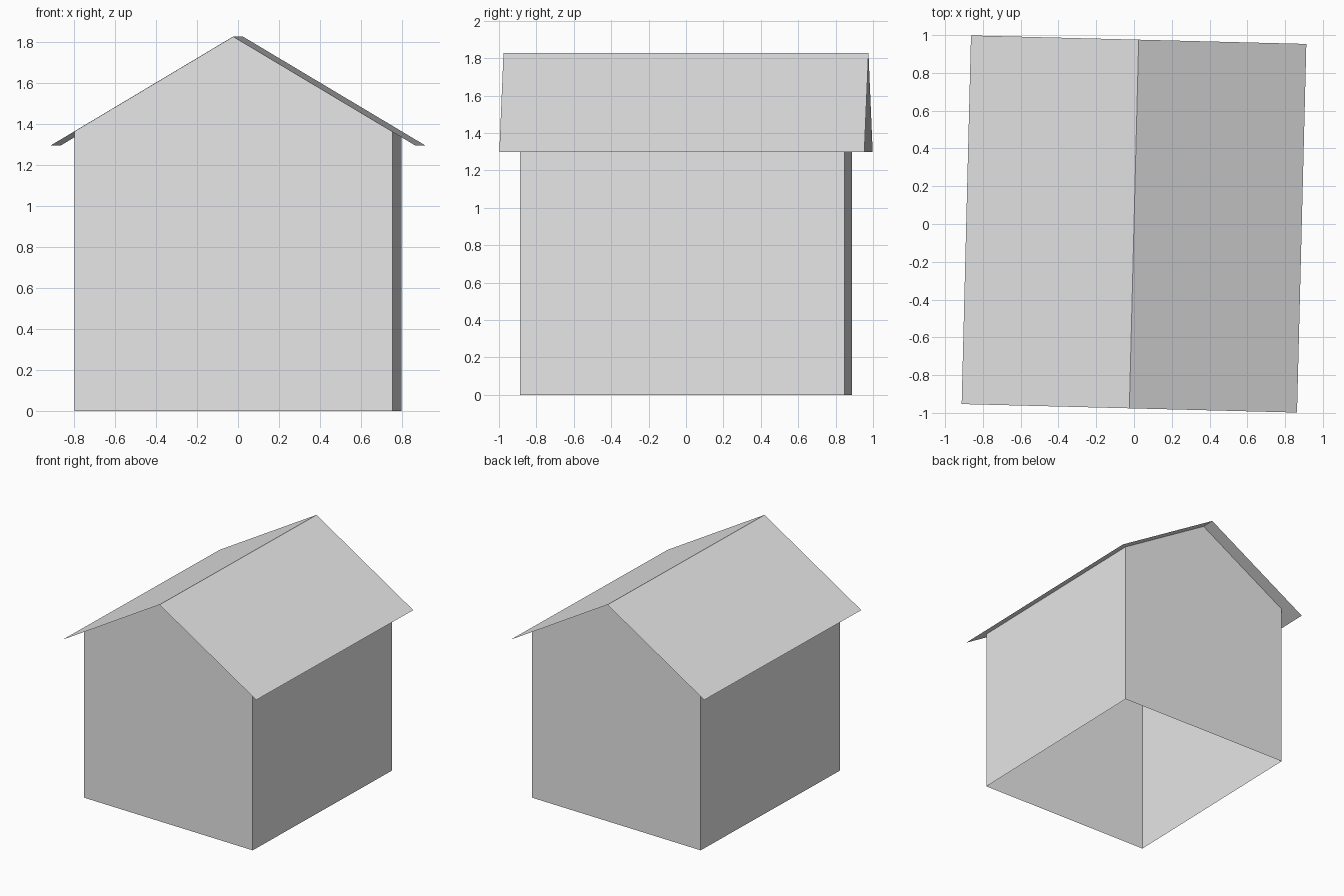
import bpy
import math

cube = bpy.data.objects.get("Cube")
if cube:
    bpy.data.objects.remove(cube, do_unlink=True)

TURN = math.radians(-1.45)      # the house stands slightly turned
RIDGE, EAVE = 1.827, 1.297      # roof heights
ROOF_X, ROOF_Y = 0.888, 0.976   # roof half sizes
WALL_X, WALL_Y = 0.775, 0.867   # wall half sizes
WALL_TOP = RIDGE - (RIDGE - EAVE) * WALL_X / ROOF_X

grey = bpy.data.materials.new("plain grey")
grey.use_nodes = True
grey.diffuse_color = (0.8, 0.8, 0.8, 1)
grey.node_tree.nodes["Principled BSDF"].inputs["Base Color"].default_value = grey.diffuse_color


def sheet(name, profile, half_length, gables):
    """Sweep an open x-z profile along y, optionally closing both ends."""
    n = len(profile)
    verts = [(x, y, z) for y in (-half_length, half_length) for x, z in profile]
    if gables:
        pairs = [(0, 1), (n - 2, n - 1)]      # only the upright sides
    else:
        pairs = [(i, i + 1) for i in range(n - 1)]
    faces = [(a, b, b + n, a + n) for a, b in pairs]
    if gables:
        faces += [tuple(reversed(range(n))), tuple(range(n, 2 * n))]
    mesh = bpy.data.meshes.new(name)
    mesh.from_pydata(verts, [], [f[::-1] for f in faces])
    mesh.materials.append(grey)
    obj = bpy.data.objects.new(name, mesh)
    obj.rotation_euler.z = TURN
    bpy.context.collection.objects.link(obj)
    return obj


# Four walls with pointed gables, open underneath
sheet("walls", [(-WALL_X, 0), (-WALL_X, WALL_TOP), (0, RIDGE),
                (WALL_X, WALL_TOP), (WALL_X, 0)], WALL_Y, True)

# Thin two-sided pitched roof with overhangs
sheet("roof", [(-ROOF_X, EAVE), (0, RIDGE), (ROOF_X, EAVE)], ROOF_Y, False)
